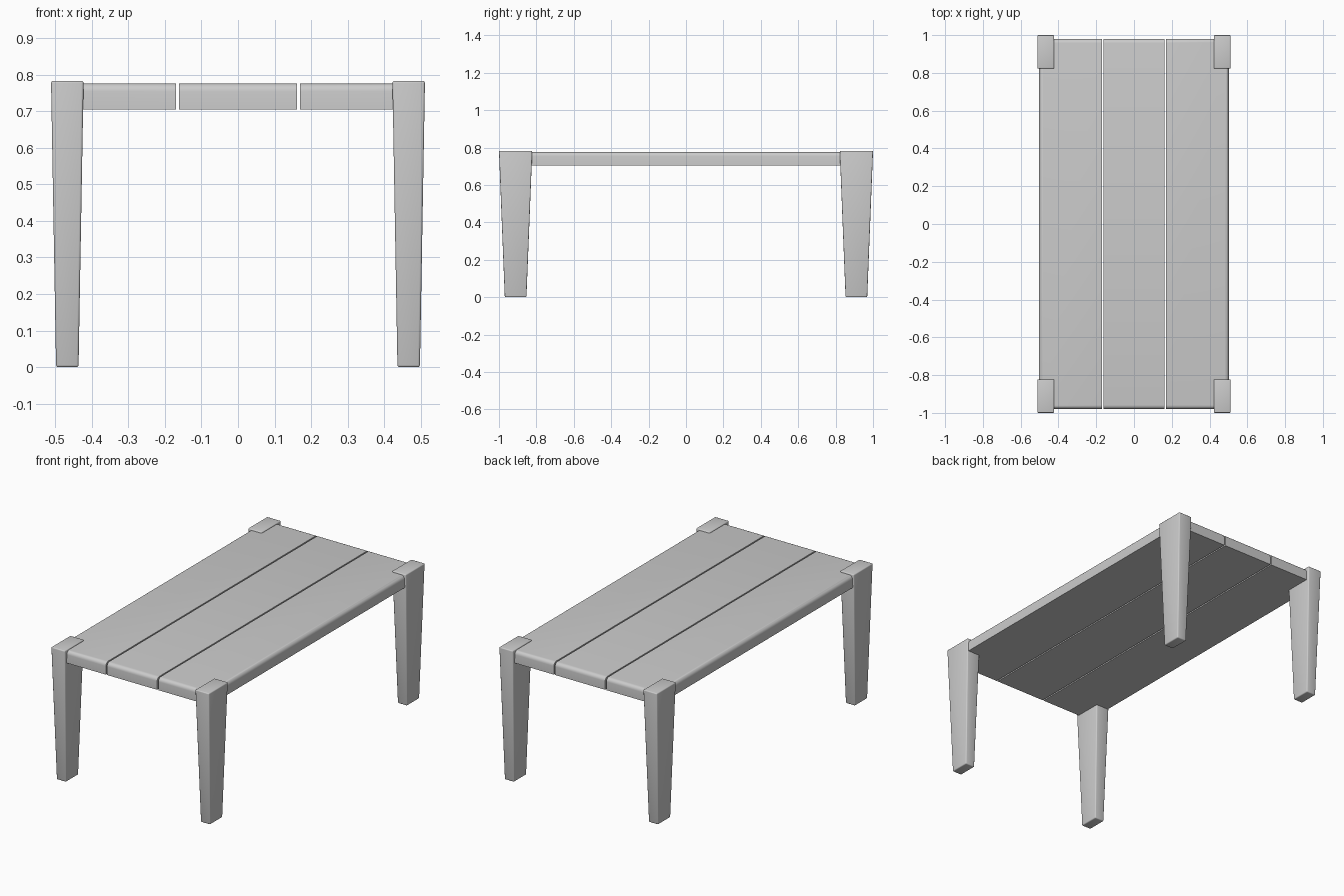
import bpy, bmesh, math

if "Cube" in bpy.data.objects:
    bpy.data.objects.remove(bpy.data.objects["Cube"])


def finish(name, bm):
    """Turn a bmesh into a smooth-shaded object with sharp edges kept."""
    bmesh.ops.recalc_face_normals(bm, faces=bm.faces)
    mesh = bpy.data.meshes.new(name)
    bm.to_mesh(mesh)
    bm.free()
    obj = bpy.data.objects.new(name, mesh)
    bpy.context.collection.objects.link(obj)
    bpy.ops.object.select_all(action='DESELECT')
    obj.select_set(True)
    bpy.context.view_layer.objects.active = obj
    bpy.ops.object.shade_smooth_by_angle(angle=math.radians(35))
    return obj


def box(x0, x1, y0, y1, z0, z1):
    bm = bmesh.new()
    bmesh.ops.create_cube(bm, size=1)
    for v in bm.verts:
        v.co = (x1 if v.co.x > 0 else x0,
                y1 if v.co.y > 0 else y0,
                z1 if v.co.z > 0 else z0)
    return bm


# Table top planks: rounded upper rim, square edges along the gaps
HALF_X, HALF_Y, Z0, Z1 = 0.503, 0.98, 0.705, 0.776


def plank(name, x0, x1):
    bm = box(x0, x1, -HALF_Y, HALF_Y, Z0, Z1)

    def on_rim(e):
        a, b = e.verts[0].co, e.verts[1].co
        mid = (a + b) / 2
        top = mid.z > Z1 - 1e-4
        return top and (abs(mid.y) > HALF_Y - 1e-4 or abs(mid.x) > HALF_X - 1e-4)

    bmesh.ops.bevel(bm, geom=[e for e in bm.edges if on_rim(e)],
                    offset=0.022, segments=5, profile=0.5, affect='EDGES')
    finish(name, bm)


plank("left_plank", -HALF_X, -0.170)
plank("middle_plank", -0.162, 0.162)
plank("right_plank", 0.170, HALF_X)


# Tapered legs with softly bevelled edges, rising just above the top
def leg(name, sx, sy):
    cx, cy, height = 0.4668 * sx, 0.911 * sy, 0.783
    bm = box(-0.0445, 0.0445, -0.089, 0.089, 0, height)
    for v in bm.verts:
        if v.co.z < 0.01:
            v.co.x *= 0.69
            v.co.y *= 0.65
        v.co.x += cx
        v.co.y += cy
    bmesh.ops.bevel(bm, geom=bm.edges[:], offset=0.006, segments=3,
                    profile=0.5, affect='EDGES')
    finish(name, bm)


for sy, end in ((-1, "front"), (1, "back")):
    for sx, side in ((-1, "left"), (1, "right")):
        leg(f"{end}_{side}_leg", sx, sy)
